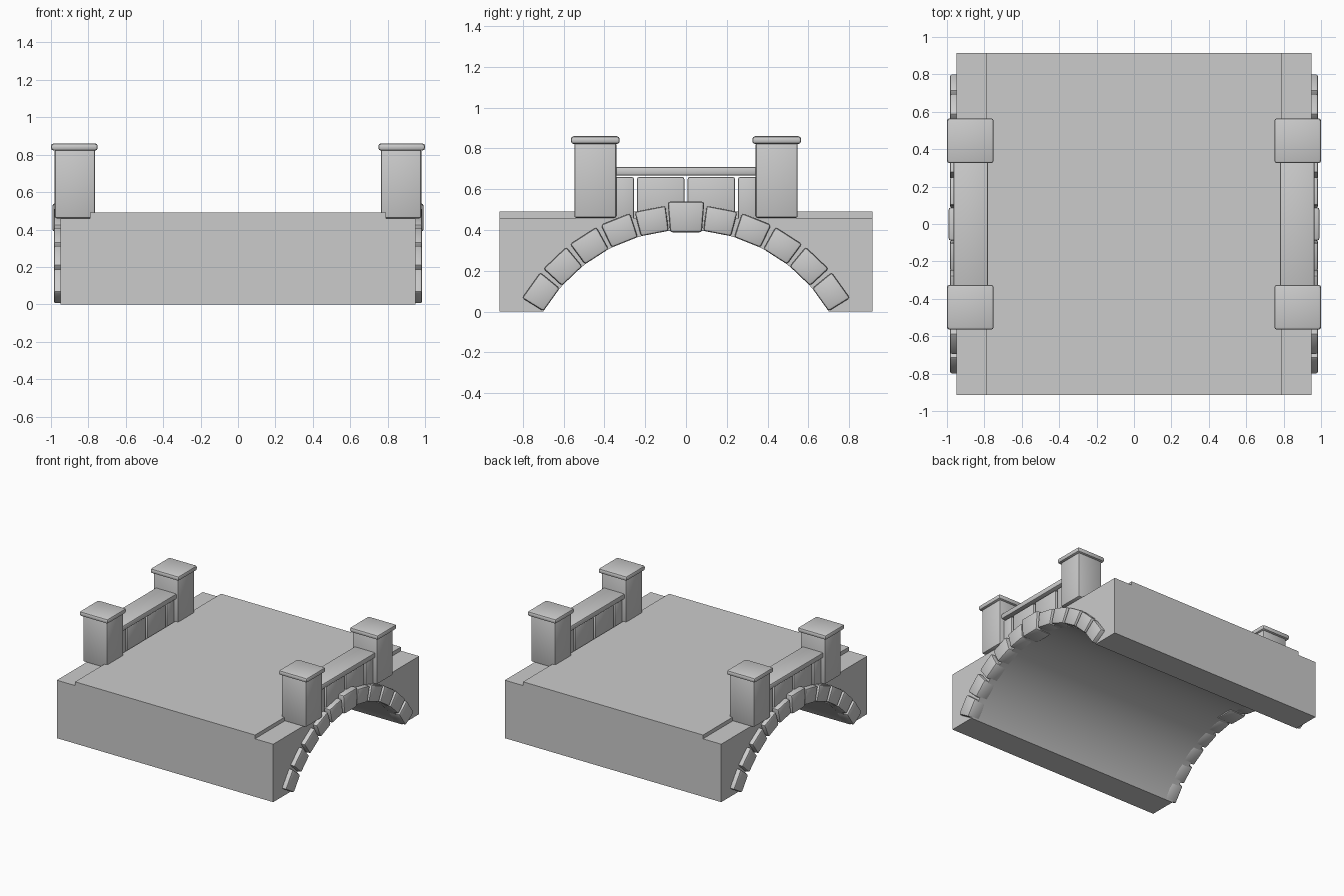
import bpy, bmesh, math
from mathutils import Matrix, Vector

if "Cube" in bpy.data.objects:
    bpy.data.objects.remove(bpy.data.objects["Cube"])

ARCH_R, ARCH_Z = 0.8125, -0.4125   # arch circle radius and centre height


def prism(name, loop, axis, a, b, bevel=0.0, segments=2):
    """Extrude a closed 2D loop along x (loop = y,z) or y (loop = x,z)."""
    bm = bmesh.new()
    pts = [(a, u, v) if axis == 'x' else (u, a, v) for u, v in loop]
    face = bm.faces.new([bm.verts.new(p) for p in pts])
    ext = bmesh.ops.extrude_face_region(bm, geom=[face])
    step = Vector((b - a, 0, 0)) if axis == 'x' else Vector((0, b - a, 0))
    bmesh.ops.translate(bm, vec=step,
                        verts=[g for g in ext['geom'] if isinstance(g, bmesh.types.BMVert)])
    bmesh.ops.recalc_face_normals(bm, faces=bm.faces)
    if bevel:
        bmesh.ops.bevel(bm, geom=list(bm.edges), offset=bevel, segments=segments,
                        profile=0.5, affect='EDGES')
    mesh = bpy.data.meshes.new(name)
    bm.to_mesh(mesh)
    bm.free()
    ob = bpy.data.objects.new(name, mesh)
    bpy.context.collection.objects.link(ob)
    smooth(ob)
    return ob


def smooth(ob):
    bpy.ops.object.select_all(action='DESELECT')
    ob.select_set(True)
    bpy.context.view_layer.objects.active = ob
    bpy.ops.object.shade_smooth_by_angle(angle=math.radians(30))


def block(name, s, x, y, z, bevel):
    """Bevelled box on side s, given (min, max) ranges."""
    loop = [(y[0], z[0]), (y[1], z[0]), (y[1], z[1]), (y[0], z[1])]
    return prism(name, loop, 'x', s * x[0], s * x[1], bevel)


# Bridge body: stepped deck section with the arch cut through it
section = [(-.95, 0), (.95, 0), (.95, .46), (.79, .46), (.79, .49),
           (-.79, .49), (-.79, .46), (-.95, .46)]
body = prism('bridge_body', section, 'y', -.915, .915)
circle = [(ARCH_R * math.cos(i * math.tau / 128), ARCH_Z + ARCH_R * math.sin(i * math.tau / 128))
          for i in range(128)]
cutter = prism('arch_cutter', circle, 'x', -1.2, 1.2)
cutter.hide_render = True
cut = body.modifiers.new('arch', 'BOOLEAN')
cut.operation, cut.solver, cut.object = 'DIFFERENCE', 'EXACT', cutter
bpy.context.view_layer.objects.active = body
bpy.ops.object.modifier_apply(modifier=cut.name)
bpy.data.objects.remove(cutter)
smooth(body)

for s in (-1, 1):
    # Arch stones, tapered toward the arch centre
    for i in range(-5, 6):
        if i == 0:
            continue
        rot = Matrix.Rotation(-i * math.radians(10.9), 2)
        loop = [rot @ Vector(p) for p in
                ((-.069, .81), (.069, .81), (.077, .933), (-.077, .933))]
        prism('arch_stone', [(p.x, p.y + ARCH_Z) for p in loop], 'x', s * .88, s * .985, .012)
    # Keystone
    prism('keystone', [(-.078, .388), (.078, .388), (.09, .54), (-.09, .54)],
          'x', s * .85, s * .992, .014)
    # Parapet stones and coping
    for y in ((-.36, -.255), (-.24, -.008), (.008, .24), (.255, .36)):
        block('parapet_stone', s, (.80, .945), y, (.44, .66), .01)
    block('parapet_coping', s, (.78, .965), (-.36, .36), (.668, .71), .01)
    # End posts with caps
    for t in (-1, 1):
        block('post', s, (.765, .98), (t * .445 - .103, t * .445 + .103), (.46, .83), .01)
        block('post_cap', s, (.75, 1.0), (t * .445 - .12, t * .445 + .12), (.822, .86), .014)
